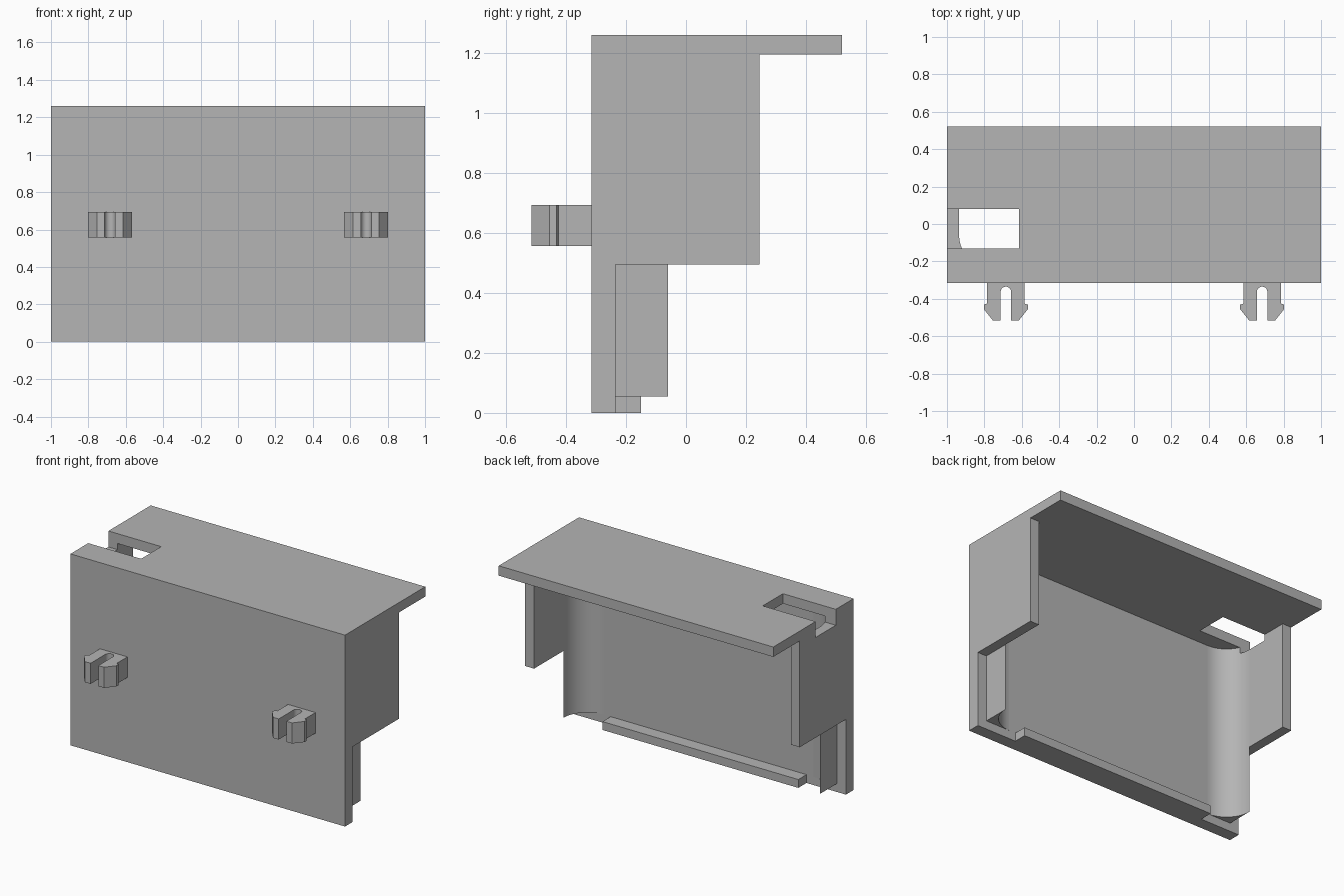
import bpy
import bmesh
from math import sin, cos, pi

old = bpy.data.objects.get("Cube")
if old:
    bpy.data.objects.remove(old, do_unlink=True)

grey = bpy.data.materials.new("plain_grey")
grey.use_nodes = True
grey.diffuse_color = (0.46, 0.46, 0.46, 1)
grey.node_tree.nodes["Principled BSDF"].inputs["Base Color"].default_value = grey.diffuse_color


def prism(name, outline, z0, z1):
    """Extrude an XY outline from z0 up to z1."""
    bm = bmesh.new()
    base = bm.faces.new([bm.verts.new((x, y, z0)) for x, y in outline])
    new = bmesh.ops.extrude_face_region(bm, geom=[base])["geom"]
    for v in new:
        if isinstance(v, bmesh.types.BMVert):
            v.co.z = z1
    bmesh.ops.recalc_face_normals(bm, faces=bm.faces)
    mesh = bpy.data.meshes.new(name)
    bm.to_mesh(mesh)
    bm.free()
    mesh.materials.append(grey)
    obj = bpy.data.objects.new(name, mesh)
    bpy.context.collection.objects.link(obj)
    return obj


def box(name, x0, x1, y0, y1, z0, z1):
    return prism(name, [(x0, y0), (x1, y0), (x1, y1), (x0, y1)], z0, z1)


def combine(target, tool, operation):
    """Apply a boolean and remove the tool."""
    mod = target.modifiers.new(operation.lower(), "BOOLEAN")
    mod.operation = operation
    mod.solver = "EXACT"
    mod.object = tool
    bpy.context.view_layer.objects.active = target
    bpy.ops.object.modifier_apply(modifier=mod.name)
    bpy.data.objects.remove(tool, do_unlink=True)


def smooth_curves(obj):
    """Smooth only the faces that are not square to an axis."""
    for p in obj.data.polygons:
        p.use_smooth = max(abs(c) for c in p.normal) < 0.9995


FRONT, INNER, TOP, UNDER = -0.315, -0.235, 1.26, 1.195
WALL, R = 0.935, 0.175

# Front plate with overhanging top and bottom ledge
shell = box("cover_shell", -1, 1, FRONT, INNER, 0, TOP)
combine(shell, box("top_plate", -1, 1, FRONT, 0.52, UNDER, TOP), "UNION")
combine(shell, box("bottom_ledge", -0.713, 0.713, INNER - 0.03, -0.15, 0, 0.055), "UNION")

# Side walls and concave corner fillets
for s in (-1, 1):
    wall = box("side_wall", *sorted((s * WALL, s)), INNER - 0.03, 0.245, 0.495, TOP)
    combine(shell, wall, "UNION")
    arc = [(s * (WALL - R + R * sin(a)), INNER + R - R * cos(a))
           for a in (i * pi / 32 for i in range(17))]
    corner = [(s * WALL, INNER - 0.02), (s * (WALL - R), INNER - 0.02)]
    combine(shell, prism("corner_fillet", corner + arc, 0.055, UNDER + 0.02), "UNION")

# Cable slot through the top and the wall edge
combine(shell, box("slot_cutter", -1.1, -0.615, -0.13, 0.08, 1.155, 1.4), "DIFFERENCE")
smooth_curves(shell)

# Split snap clips with barbed prongs
half = [(0.1, FRONT), (0.1, -0.425), (0.118, -0.432), (0.118, -0.455),
        (0.07, -0.515), (0.028, -0.515)]
half += [(0.028 * cos(a), -0.363 + 0.028 * sin(a)) for a in (i * pi / 16 for i in range(9))]
outline = half + [(-x, y) for x, y in reversed(half[:-1])]
for side, cx in (("right", -0.685), ("left", 0.685)):
    clip = prism(side + "_snap_clip", [(cx + x, y) for x, y in outline], 0.557, 0.693)
    smooth_curves(clip)
